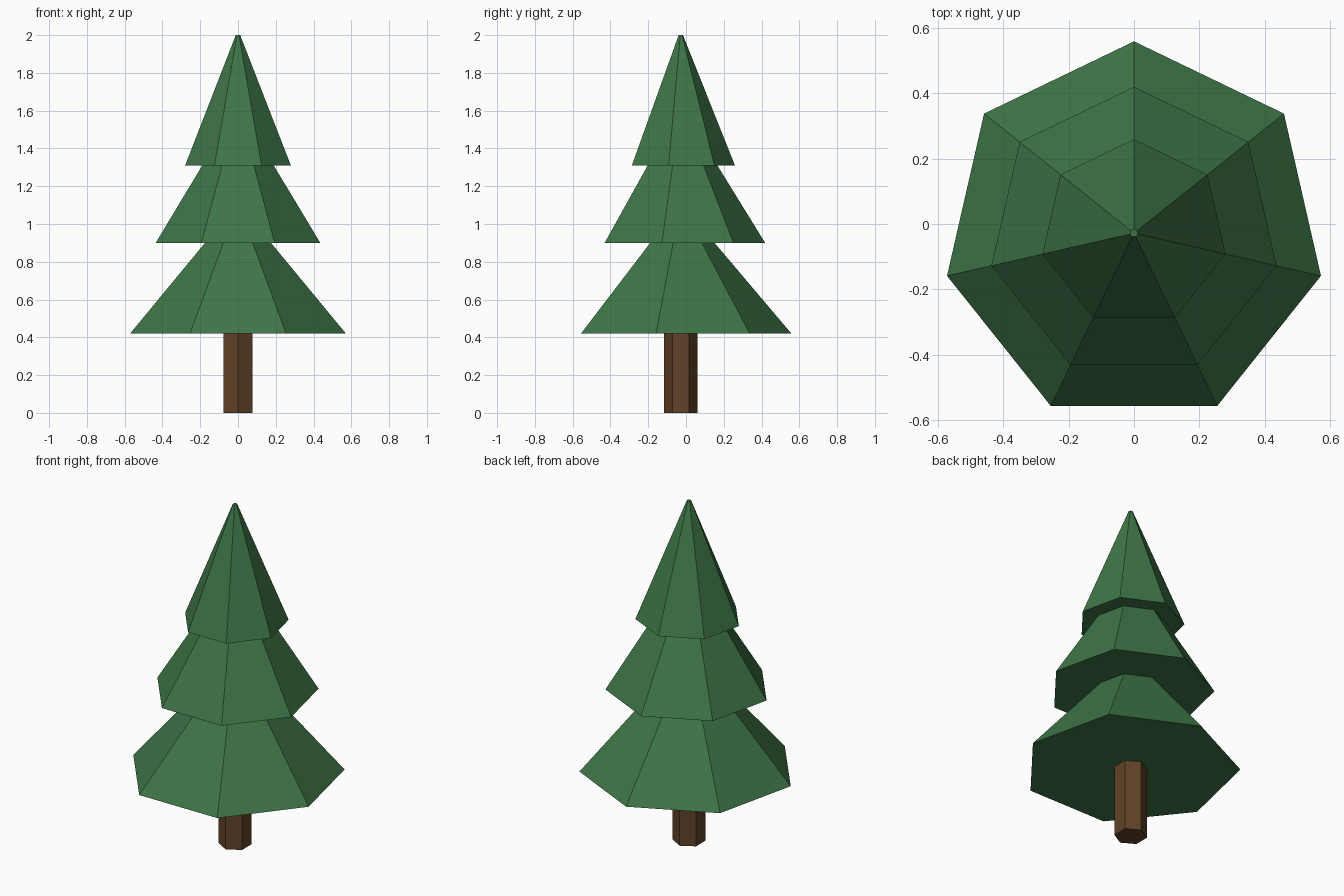
import bpy, math

if "Cube" in bpy.data.objects:
    bpy.data.objects.remove(bpy.data.objects["Cube"])

CY = -0.028  # tree axis sits slightly forward of the bounds centre


def material(name, rgb):
    m = bpy.data.materials.new(name)
    m.diffuse_color = (*rgb, 1)
    m.use_nodes = True
    m.node_tree.nodes["Principled BSDF"].inputs["Base Color"].default_value = m.diffuse_color
    return m


needles = material("needle green", (0.048, 0.178, 0.063))
bark = material("bark brown", (0.117, 0.054, 0.02))


def frustum(name, sides, r1, r2, z1, z2, mat):
    """Flat-sided cone along z with one corner pointing to +y."""
    bpy.ops.mesh.primitive_cone_add(vertices=sides, radius1=r1, radius2=r2,
                                    depth=z2 - z1, location=(0, CY, (z1 + z2) / 2))
    ob = bpy.context.object
    ob.name = name
    # put a corner exactly on +y whatever the primitive's start angle is
    v = ob.data.vertices[0].co
    ob.rotation_euler.z = math.pi / 2 - math.atan2(v.y, v.x)
    ob.data.materials.append(mat)
    return ob


# Six-sided trunk
frustum("trunk", 6, 0.088, 0.088, 0.0, 0.46, bark)

# Three seven-sided branch tiers, each tucked into the one above
frustum("lower_branches", 7, 0.586, 0.12, 0.42, 0.97, needles)
frustum("middle_branches", 7, 0.447, 0.12, 0.90, 1.43, needles)
frustum("top_branches", 7, 0.287, 0.012, 1.31, 2.0, needles)
